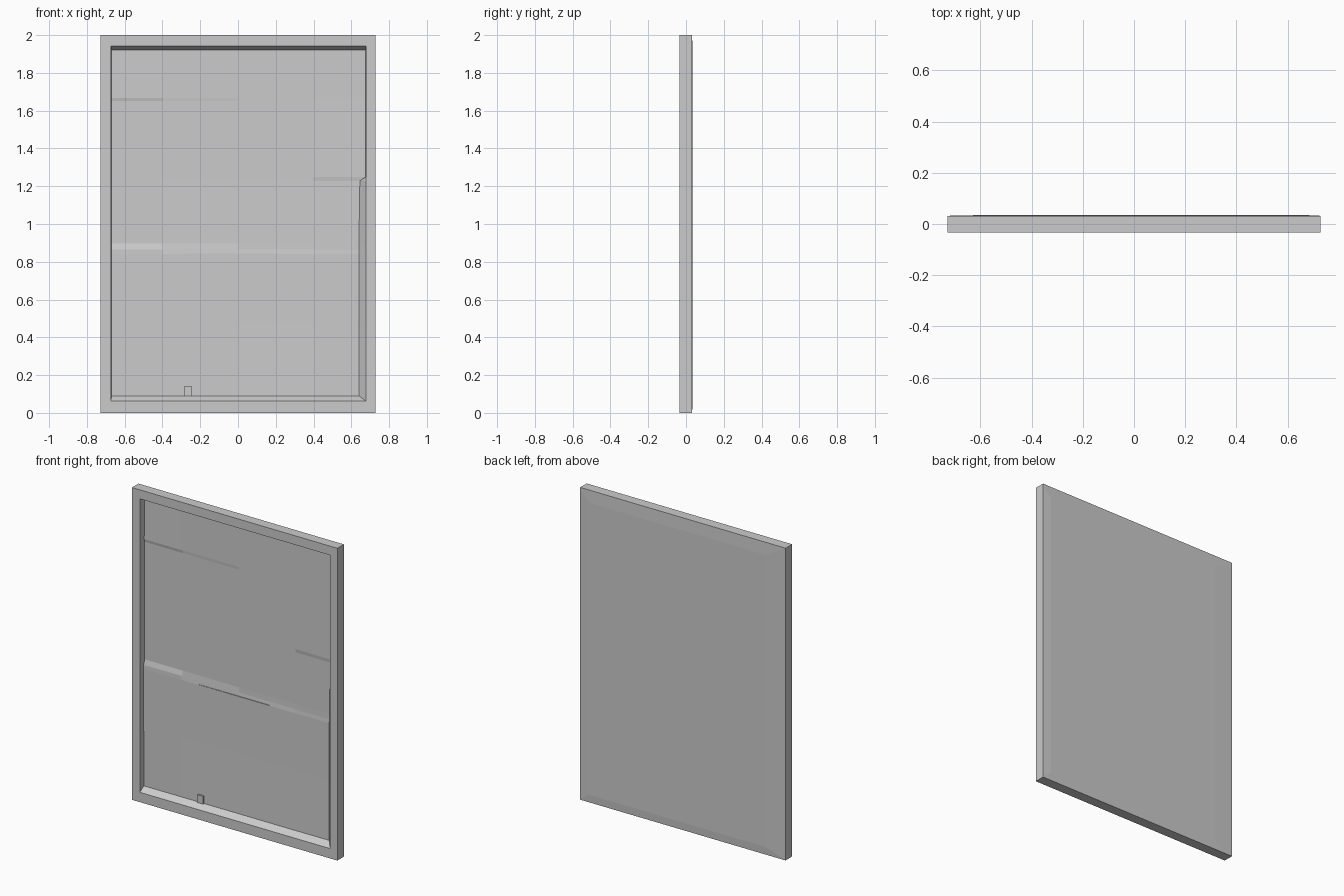
import bpy

if "Cube" in bpy.data.objects:
    bpy.data.objects.remove(bpy.data.objects["Cube"])

FRONT, BACK = -0.034, 0.032
W, H = 0.728, 2.0
L, R, B, T = -0.672, 0.677, 0.063, 1.942   # opening at the front face


def mesh_object(name, verts, faces):
    me = bpy.data.meshes.new(name)
    me.from_pydata(verts, [], faces)
    me.update()
    ob = bpy.data.objects.new(name, me)
    bpy.context.collection.objects.link(ob)
    return ob


def rect(l, r, b, t, y):
    return [(l, y, b), (r, y, b), (r, y, t), (l, y, t)]


# Outer casing: front border, sides and a slightly crowned back
verts = (rect(L, R, B, T, FRONT) + rect(-W, W, 0, H, FRONT)
         + rect(-W, W, 0, H, BACK) + rect(-0.59, 0.67, 0.05, 1.92, 0.035))
faces = []
for ring in range(3):
    for i in range(4):
        a, b = ring * 4 + i, ring * 4 + (i + 1) % 4
        faces.append((b, a, a + 4, b + 4))
faces.append((15, 14, 13, 12))
mesh_object("frame_casing", verts, faces)

# Recessed panel: rows of (height, left / middle / right depth, right edge)
rows = [
    (0.090, 0.004, 0.006, 0.008, 0.64),
    (0.480, 0.003, 0.008, 0.009, 0.64),
    (0.840, 0.002, 0.007, 0.009, 0.64),
    (0.865, 0.002, 0.010, 0.010, 0.64),
    (0.897, 0.013, 0.011, 0.010, 0.64),
    (1.228, 0.013, 0.012, 0.012, 0.645),
    (1.250, 0.013, 0.012, 0.006, 0.675),
    (1.650, 0.013, 0.012, 0.010, 0.675),
    (1.668, 0.008, 0.012, 0.010, 0.675),
    (1.922, 0.010, 0.011, 0.011, 0.675),
]
grid = []
for z, left, mid, right, edge in rows:
    grid.append([(L, FRONT, z), (L + 0.002, left, z), (-0.40, (left + mid) / 2, z),
                 (0.0, mid, z), (0.40, mid, z), (edge, right, z), (R, FRONT, z)])


def rim(row, z):
    # Front edge of the opening above or below the panel
    return [(L if i < 2 else R if i > 4 else p[0], FRONT, z) for i, p in enumerate(row)]


grid = [rim(grid[0], B)] + grid + [rim(grid[-1], T)]
n = len(grid[0])
faces = [(r * n + c, r * n + c + 1, (r + 1) * n + c + 1, (r + 1) * n + c)
         for r in range(len(grid) - 1) for c in range(n - 1)]
mesh_object("recessed_panel", [p for row in grid for p in row], faces)


def block(name, x, y, z, sx, sy, sz):
    bpy.ops.mesh.primitive_cube_add(size=1, location=(x, y, z))
    ob = bpy.context.object
    ob.name = name
    ob.scale = (sx, sy, sz)


# Small catch at the bottom edge and the thin seam across the middle
block("bottom_catch", -0.265, 0.003, 0.115, 0.042, 0.016, 0.05)
block("middle_seam", -0.03, 0.006, 0.840, 0.50, 0.006, 0.006)
